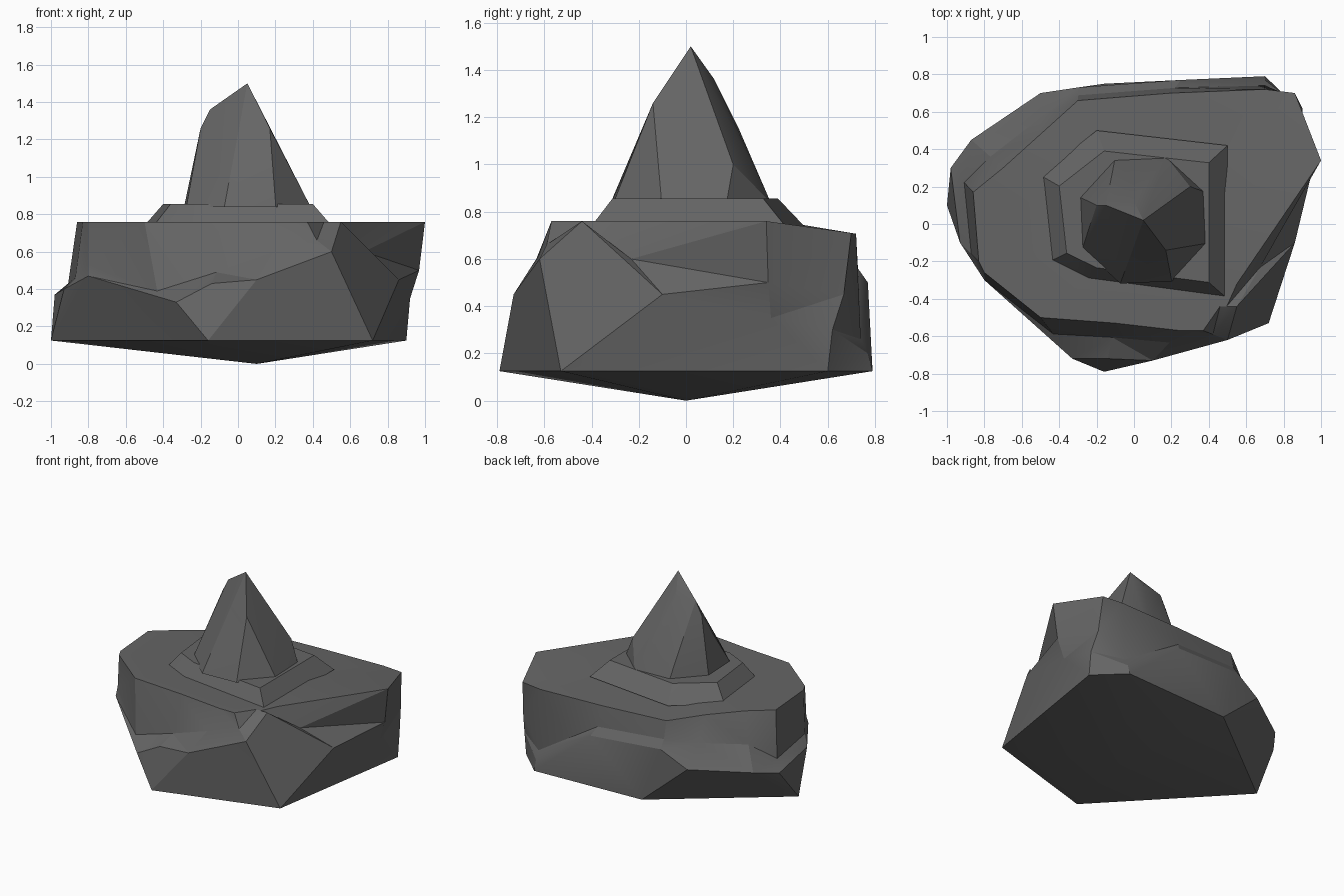
import bpy, bmesh, math
from mathutils import Vector

cube = bpy.data.objects.get("Cube")
if cube:
    bpy.data.objects.remove(cube, do_unlink=True)

# One dark stone colour
grey = .13
stone = bpy.data.materials.new("dark_stone")
stone.use_nodes = True
stone.diffuse_color = (grey, grey, grey, 1)
stone.node_tree.nodes["Principled BSDF"].inputs["Base Color"].default_value = stone.diffuse_color


def finish(name, bm):
    """Turn a bmesh into a stone object with flat facets."""
    bmesh.ops.recalc_face_normals(bm, faces=bm.faces)
    mesh = bpy.data.meshes.new(name)
    bm.to_mesh(mesh)
    bm.free()
    obj = bpy.data.objects.new(name, mesh)
    bpy.context.collection.objects.link(obj)
    mesh.materials.append(stone)
    bpy.ops.object.select_all(action="DESELECT")
    obj.select_set(True)
    bpy.context.view_layer.objects.active = obj
    bpy.ops.object.shade_smooth_by_angle(angle=math.radians(20))


def hull(name, points):
    """Wrap a convex stone around a few points."""
    bm = bmesh.new()
    for point in points:
        bm.verts.new(point)
    result = bmesh.ops.convex_hull(bm, input=bm.verts)
    loose = {item for item in result["geom_interior"] + result["geom_unused"]
             if isinstance(item, bmesh.types.BMVert)}
    bmesh.ops.delete(bm, geom=list(loose), context="VERTS")
    finish(name, bm)


def loft(name, columns, bottom, top):
    """Skin neighbouring columns, closing them to one bottom and one top point."""
    bm = bmesh.new()
    grid = [[bm.verts.new(point) for point in (bottom, *column, top)] for column in columns]
    for here, after in zip(grid, grid[1:] + grid[:1]):
        for (a, b), (d, c) in zip(zip(here, here[1:]), zip(after, after[1:])):
            bm.faces.new((a, d, c, b))
    bmesh.ops.remove_doubles(bm, verts=bm.verts, dist=.001)
    bmesh.ops.triangulate(bm, faces=bm.faces, quad_method="BEAUTY")
    finish(name, bm)


# Boulder: corners of the underside, all at one height
left = (-1, .1)
front = (-.16, -.79)
front_right = (.72, -.53)
side = (.9, .6)
back_right = (.7, .79)
back = (-.16, .75)
underside, plateau = .125, .76
level, step, slope = 0, .06, .15


def column(corner, ledge, rise, rim):
    """Underside corner, ledge edge, foot of the upper wall, and rim."""
    ledge = Vector(ledge)
    x, y = rim
    rim = Vector((x, y, plateau - max(0, y - .4) / 6))
    foot = ledge.lerp(rim, .6)
    foot.z = ledge.z + rise
    return Vector((*corner, underside)), ledge, foot, rim


# Going round from the back, over the left ledge, to the front ramp
boulder = [
    column(back_right, (.7, .77, .2), step, (.7, .72)),
    column(back, (.25, .77, .5), step, (.2, .7)),
    column(back, (-.3, .73, .53), step, (-.3, .66)),
    column(back, (-.5, .7, .42), slope, (-.5, .48)),
    column(left, (-.87, .45, .4), slope, (-.7, .3)),
    column(left, (-.98, .3, .37), step, (-.86, .17)),
    column(left, (-.93, -.1, .4), step, (-.83, -.2)),
    column(left, (-.8, -.3, .47), step, (-.8, -.26)),
    column(front, (-.33, -.72, .33), step, (-.5, -.5)),
    column(front, (-.14, -.72, .43), step, (-.1, -.53)),
    column(front, (.1, -.73, .45), slope, (.25, -.57)),
    column(front_right, (.5, -.62, .6), step, (.37, -.57)),
    column(front_right, (.55, -.44, plateau), level, (.46, -.44)),
    column(front_right, (.86, -.1, .45), slope, (.55, -.32)),
    column(side, (.92, .36, .35), slope, (1, .34)),
    column(side, (.9, .62, .3), slope, (.86, .7)),
]
loft("boulder", boulder, (.1, 0, 0), (.1, 0, plateau))

# Collar: a low step whose top is its foot drawn in towards the middle
collar_foot = [(-.5, .26), (-.45, -.2), (-.25, -.3), (.5, -.4), (.5, .42), (-.2, .5)]
collar = []
for x, y in collar_foot:
    collar += [(x, y, plateau - .02), (x * .8, y * .78, plateau + .095)]
hull("collar", collar)

# Peak: an eight-sided spike leaning over a few shoulder points
centre = Vector((.05, .02))
peak = [(.05, .02, 1.5)]
for side_number in range(8):
    angle = math.radians(25) + side_number * math.tau / 8
    x, y = centre + .36 * Vector((math.cos(angle), math.sin(angle)))
    peak.append((x, y, plateau + .08))
peak += [(.17, -.14, 1.26), (-.15, .1, 1.36), (-.2, .1, 1.26),
         (0, .12, 1.36), (0, .22, 1.16), (.3, .2, 1)]
hull("peak", peak)
